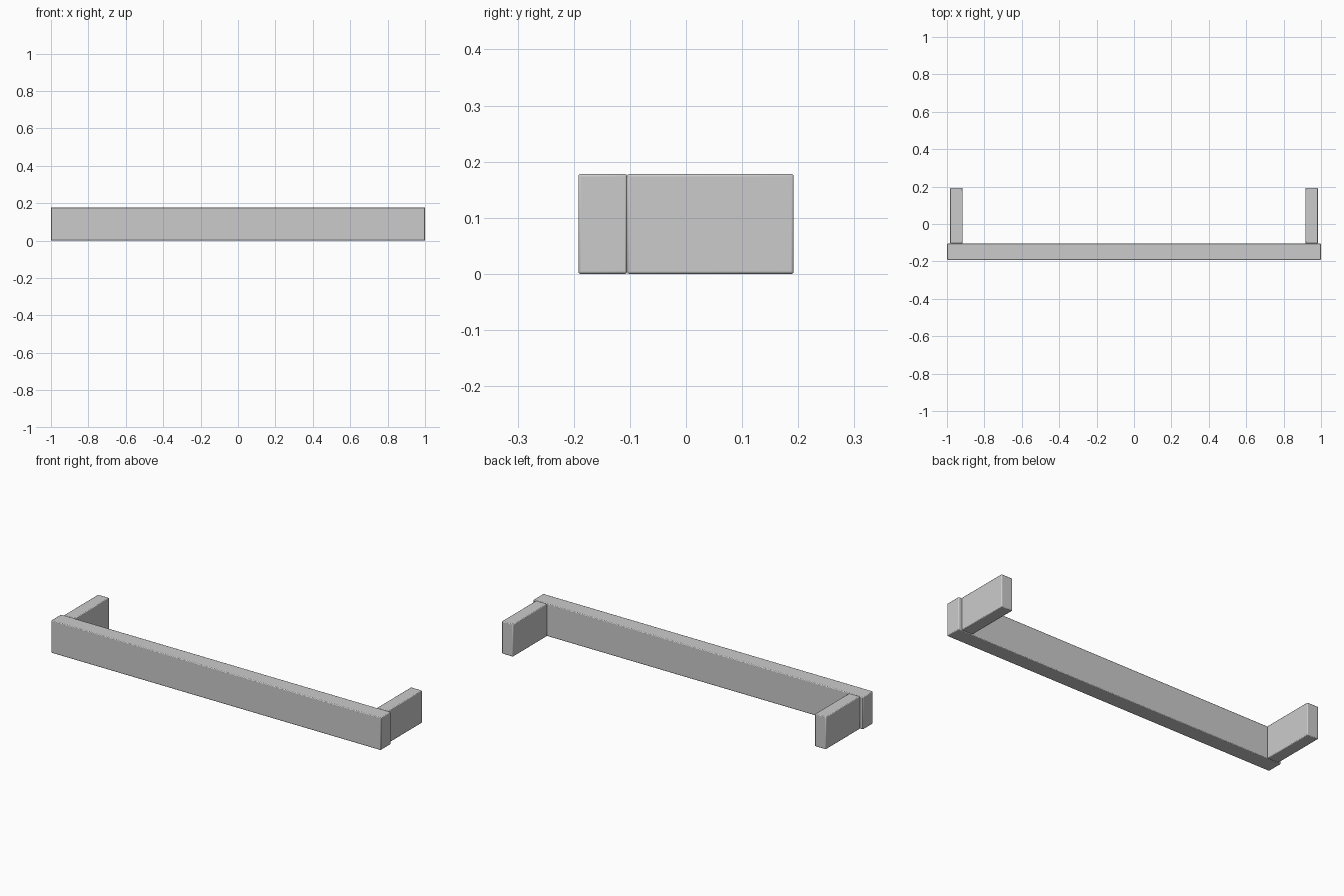
import bpy

if "Cube" in bpy.data.objects:
    bpy.data.objects.remove(bpy.data.objects["Cube"])


def board(name, x, y, z):
    """Box with softened edges, given (min, max) along each axis."""
    spans = (x, y, z)
    bpy.ops.mesh.primitive_cube_add(size=1, location=[(a + b) / 2 for a, b in spans])
    ob = bpy.context.object
    ob.name = name
    ob.scale = [b - a for a, b in spans]
    bpy.ops.object.transform_apply(location=False, rotation=False, scale=True)
    bevel = ob.modifiers.new("soft_edges", 'BEVEL')
    bevel.width = 0.004
    bevel.segments = 2
    bpy.ops.object.shade_smooth_by_angle()
    return ob


HEIGHT = (0, 0.178)

# Long front board
board("front_board", (-1, 1), (-0.192, -0.105), HEIGHT)

# Short side arms running back from the board
board("left_arm", (-0.983, -0.916), (-0.105, 0.192), HEIGHT)
board("right_arm", (0.916, 0.983), (-0.105, 0.192), HEIGHT)
